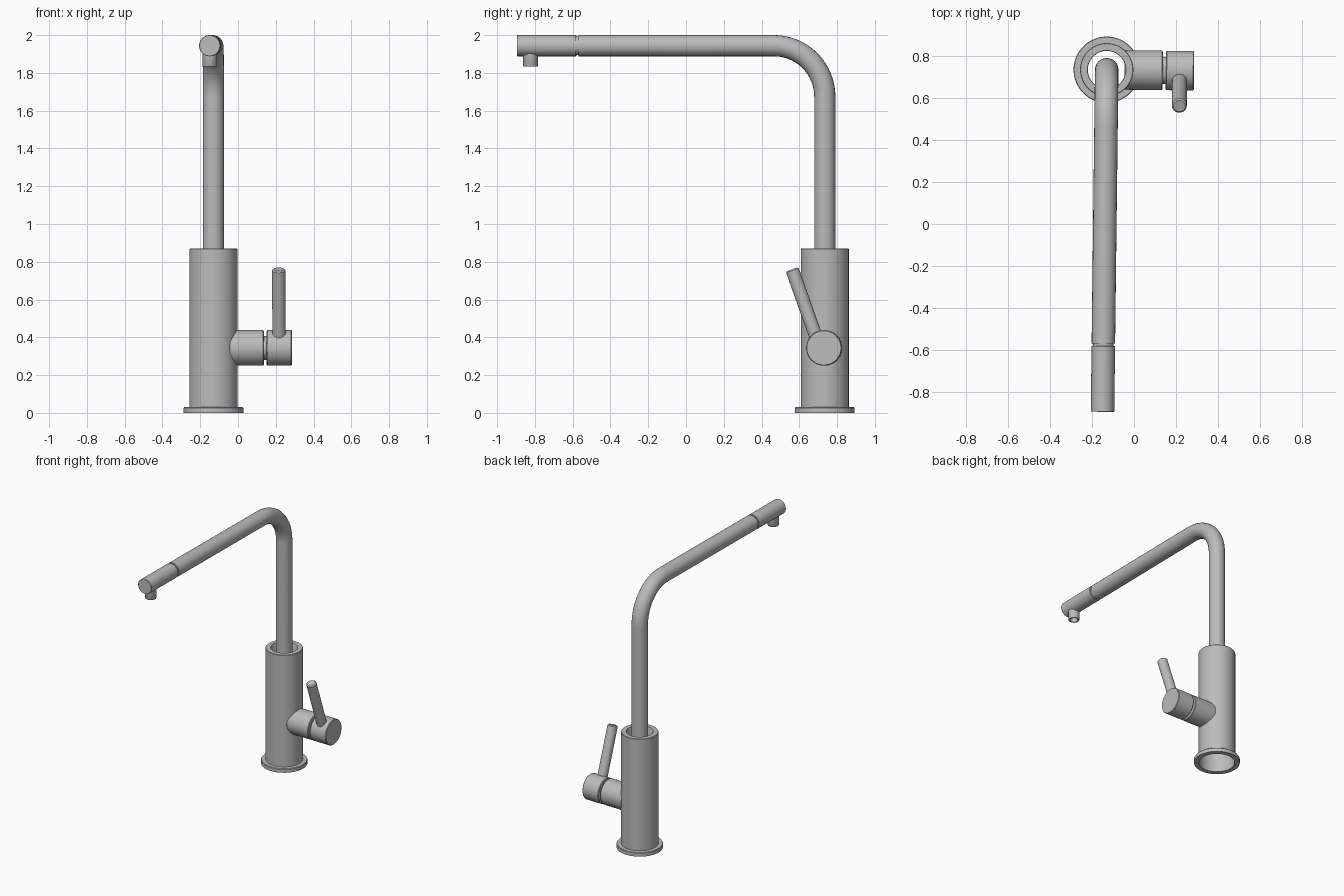
import bpy, bmesh, math
from mathutils import Matrix, Vector

cube = bpy.data.objects.get("Cube")
if cube:
    bpy.data.objects.remove(cube, do_unlink=True)

# One brushed metal colour for every part
metal = bpy.data.materials.new("brushed_metal")
metal.use_nodes = True
GREY = (0.5, 0.5, 0.5, 1)
metal.diffuse_color = GREY
metal.node_tree.nodes["Principled BSDF"].inputs["Base Color"].default_value = GREY

# The whole tap is turned very slightly around the centre of its body
ROOT = Matrix.Translation((-0.13, 0.735, 0)) @ Matrix.Rotation(math.radians(-0.7), 4, 'Z')
SPOUT_Z = 1.944


def finish(obj):
    obj.data.materials.append(metal)
    bpy.ops.object.select_all(action='DESELECT')
    obj.select_set(True)
    bpy.context.view_layer.objects.active = obj
    bpy.ops.object.shade_smooth_by_angle(angle=math.radians(35))


def lathe(name, profile, origin=(0, 0, 0), axis=(0, 0, 1), closed=False, sides=64):
    """Spin (radius, height) points around an axis; radius 0 closes an end."""
    bm = bmesh.new()
    rings = []
    for r, h in profile:
        if r == 0:
            rings.append([bm.verts.new((0, 0, h))] * sides)
        else:
            rings.append([bm.verts.new((r * math.cos(2 * math.pi * i / sides),
                                        r * math.sin(2 * math.pi * i / sides), h))
                          for i in range(sides)])
    pairs = list(zip(rings, rings[1:]))
    if closed:
        pairs.append((rings[-1], rings[0]))
    for a, b in pairs:
        for i in range(sides):
            j = (i + 1) % sides
            bm.faces.new(dict.fromkeys((a[i], a[j], b[j], b[i])))
    bmesh.ops.recalc_face_normals(bm, faces=bm.faces)
    turn = Vector((0, 0, 1)).rotation_difference(Vector(axis)).to_matrix().to_4x4()
    bm.transform(ROOT @ Matrix.Translation(origin) @ turn)
    mesh = bpy.data.meshes.new(name)
    bm.to_mesh(mesh)
    bm.free()
    obj = bpy.data.objects.new(name, mesh)
    bpy.context.collection.objects.link(obj)
    finish(obj)


def rod(r, a, b, c=0.004):
    """Solid cylinder profile with small chamfers."""
    return [(0, a), (r - c, a), (r, a + c), (r, b - c), (r - c, b), (0, b)]


# Base flange and hollow body with a thick top lip
lathe("base_flange", [(0.123, 0), (0.158, 0), (0.158, 0.026), (0.155, 0.03), (0.123, 0.03)],
      closed=True)
lathe("body", [(0.123, 0.02), (0.127, 0.02), (0.127, 0.867), (0.124, 0.87), (0.092, 0.87),
               (0.09, 0.867), (0.09, 0.75), (0.123, 0.75)], closed=True)

# Bent spout pipe, swept along an upright, an arc and a level run
BEND = 0.27
path = [(0, 0, 0.6)]
for i in range(25):
    t = math.pi / 2 * i / 24
    path.append((0, -BEND + BEND * math.cos(t), SPOUT_Z - BEND + BEND * math.sin(t)))
path.append((0, -1.305, SPOUT_Z))
curve = bpy.data.curves.new("spout_pipe", 'CURVE')
curve.dimensions = '3D'
curve.bevel_depth = 0.056
curve.bevel_resolution = 10
curve.use_fill_caps = True
spline = curve.splines.new('POLY')
spline.points.add(len(path) - 1)
for point, co in zip(spline.points, path):
    point.co = (*co, 1)
pipe = bpy.data.objects.new("spout_pipe", curve)
bpy.context.collection.objects.link(pipe)
pipe.matrix_world = ROOT
bpy.ops.object.select_all(action='DESELECT')
pipe.select_set(True)
bpy.context.view_layer.objects.active = pipe
bpy.ops.object.convert(target='MESH')
finish(bpy.context.view_layer.objects.active)

# Spout head, separated from the pipe by a narrow groove
FORWARD = (0, -1, 0)
lathe("spout_groove", rod(0.049, 1.29, 1.33), (0, 0, SPOUT_Z), FORWARD)
lathe("spout_head", rod(0.056, 1.316, 1.63, 0.002), (0, 0, SPOUT_Z), FORWARD)

# Hollow outlet nozzle below the head
lathe("nozzle", [(0, 1.865), (0.027, 1.865), (0.027, 1.833), (0.037, 1.833), (0.039, 1.836),
                 (0.039, 1.93), (0, 1.93)], (0, -1.558, 0), sides=40)

# Side valve: fixed collar, neck and turning knob
SIDE = (1, 0, 0)
VALVE = (0, 0, 0.344)
lathe("valve_collar", rod(0.094, 0.085, 0.267), VALVE, SIDE)
lathe("valve_neck", rod(0.064, 0.25, 0.3), VALVE, SIDE)
lathe("valve_knob", rod(0.094, 0.282, 0.416), VALVE, SIDE)

# Lever leaning forward from the knob, with a softened tip
foot = Vector((0.348, -0.022, 0.344))
tip = Vector((0.348, -0.169, 0.760))
lathe("lever", rod(0.0355, 0, (tip - foot).length, 0.007), foot, (tip - foot).normalized(),
      sides=40)
